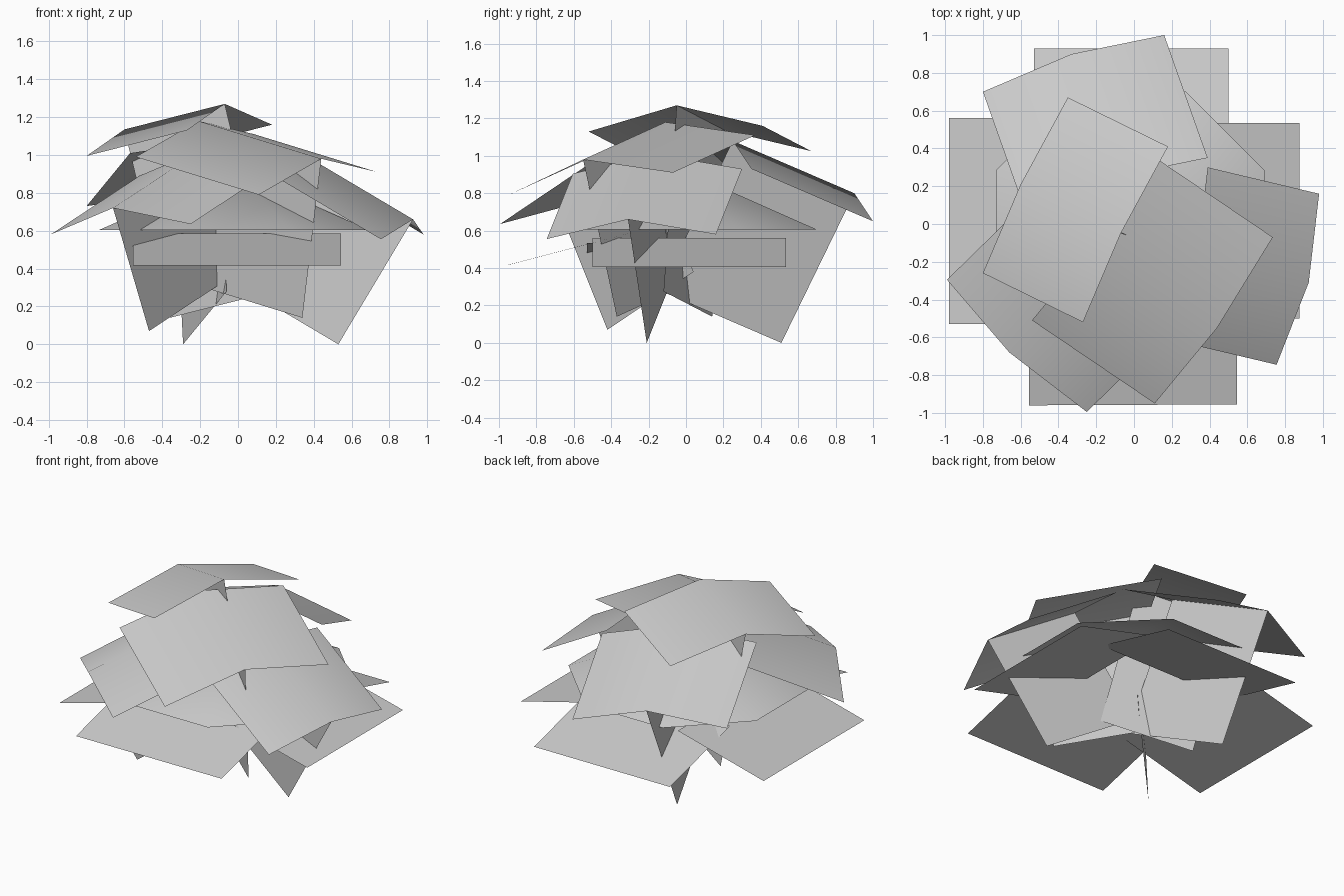
import bpy
import bmesh
import math
from mathutils import Vector

default_cube = bpy.data.objects.get("Cube")
if default_cube:
    bpy.data.objects.remove(default_cube, do_unlink=True)

# Single flat grey for the whole plant
grey = bpy.data.materials.new("foliage grey")
grey.use_nodes = True
colour = (0.6, 0.6, 0.6, 1)
grey.diffuse_color = colour
grey.node_tree.nodes["Principled BSDF"].inputs["Base Color"].default_value = colour


def finish(name, bm, smooth):
    bmesh.ops.recalc_face_normals(bm, faces=bm.faces)
    # Open sheets should face upward
    if sum(f.normal.z * f.calc_area() for f in bm.faces) < 0:
        bmesh.ops.reverse_faces(bm, faces=bm.faces)
    for face in bm.faces:
        face.smooth = smooth
    mesh = bpy.data.meshes.new(name)
    bm.to_mesh(mesh)
    bm.free()
    mesh.materials.append(grey)
    obj = bpy.data.objects.new(name, mesh)
    bpy.context.collection.objects.link(obj)


def leaf_card(name, edge, across, smooth=False):
    """Sweep an edge polyline along one vector to make a thin leaf sheet."""
    bm = bmesh.new()
    near = [bm.verts.new(p) for p in edge]
    far = [bm.verts.new(Vector(p) + Vector(across)) for p in edge]
    for i in range(len(edge) - 1):
        bm.faces.new((near[i], near[i + 1], far[i + 1], far[i]))
    finish(name, bm, smooth)


def folded_leaf(side, edge, across, keel_corner):
    """A leaf folded along its middle, with an upright sheet hanging from the fold."""
    leaf_card(side + "_leaf", edge, across, True)
    leaf_card(side + "_upright", [keel_corner, edge[1]], across)


# Upper leaves and the uprights under their folds
folded_leaf("crown",
            [(-0.27, -0.52, 1.13), (-0.07, -0.05, 1.27), (0.18, 0.41, 1.16)],
            (-0.53, 0.26, -0.135), (0.17, -0.12, 0.275))
folded_leaf("front",
            [(0.11, -0.95, 0.79), (0.44, -0.55, 0.98), (0.735, -0.07, 0.91)],
            (-0.65, 0.44, 0.2), (0.34, -0.37, 0.14))
folded_leaf("back",
            [(-0.8, 0.7, 0.73), (-0.33, 0.9, 0.8), (0.16, 1.0, 0.65)],
            (0.23, -0.65, 0.28), (-0.29, 0.51, 0))
folded_leaf("left",
            [(0.755, -0.745, 0.555), (0.925, -0.31, 0.66), (0.98, 0.16, 0.58)],
            (-0.59, 0.14, 0.35), (0.53, -0.21, 0))
folded_leaf("right",
            [(-0.99, -0.295, 0.58), (-0.66, -0.68, 0.72), (-0.25, -0.995, 0.635)],
            (0.47, 0.46, 0.31), (-0.47, -0.42, 0.07))

# Shallow eight-sided canopy under the leaves
bm = bmesh.new()
centre = Vector((-0.02, -0.01, 0))
apex = bm.verts.new(centre + Vector((0, 0, 0.92)))
rim = []
for i in range(8):
    a = math.radians(22.5 + 45 * i)
    rim.append(bm.verts.new(centre + Vector((0.77 * math.cos(a), 0.77 * math.sin(a), 0.605))))
for i in range(8):
    bm.faces.new((apex, rim[i], rim[(i + 1) % 8]))
finish("canopy", bm, True)

# Low outer leaves, one per side, rising toward the middle
leaf_card("low_front_leaf", [(-0.555, -0.96, 0.415), (0.545, -0.955, 0.415)], (0, 0.65, 0.17))
leaf_card("low_back_leaf", [(-0.53, 0.93, 0.345), (0.5, 0.93, 0.345)], (0, -0.65, 0.17))
leaf_card("low_left_leaf", [(0.875, -0.5, 0.405), (0.875, 0.535, 0.405)], (-0.62, 0, 0.155))
leaf_card("low_right_leaf", [(-0.98, -0.53, 0.365), (-0.98, 0.56, 0.365)], (0.65, 0, 0.17))
